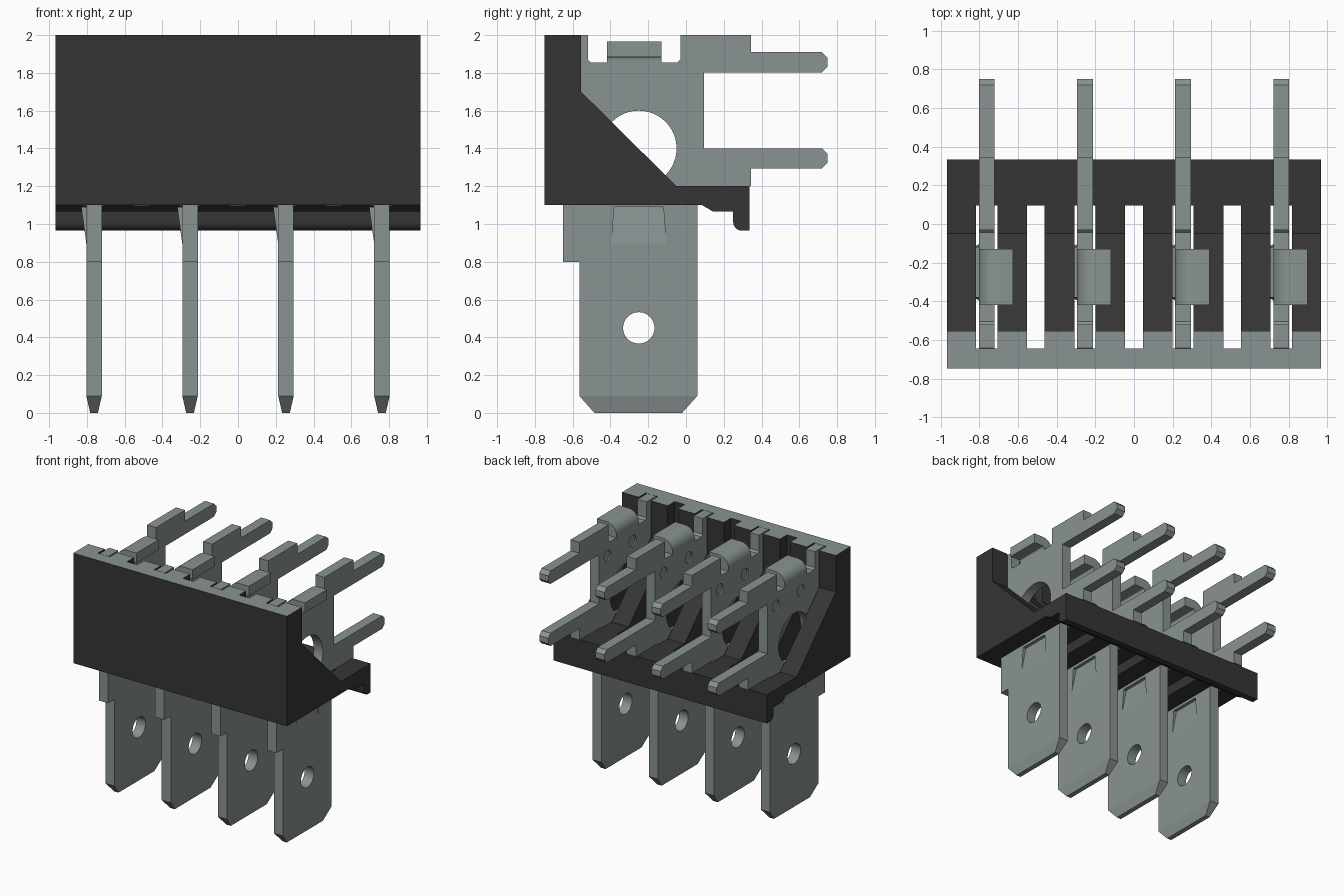
import bpy, bmesh, math

if "Cube" in bpy.data.objects:
    bpy.data.objects.remove(bpy.data.objects["Cube"], do_unlink=True)


def material(name, rgb):
    m = bpy.data.materials.new(name)
    m.use_nodes = True
    m.diffuse_color = (*rgb, 1)
    m.node_tree.nodes["Principled BSDF"].inputs["Base Color"].default_value = (*rgb, 1)
    return m


METAL = material("grey_metal", (0.25, 0.295, 0.285))
PLASTIC = material("black_plastic", (0.036, 0.036, 0.036))


def prism(name, pts, lo, hi, axis="x", mat=None):
    """Extrude a profile, given as (y, z) along x or as (x, z) along y."""
    bm = bmesh.new()
    rings = []
    for d in (lo, hi):
        rings.append([bm.verts.new((d, a, b) if axis == "x" else (a, d, b)) for a, b in pts])
        bm.faces.new(rings[-1])
    n = len(pts)
    for i in range(n):
        j = (i + 1) % n
        bm.faces.new((rings[0][i], rings[0][j], rings[1][j], rings[1][i]))
    bmesh.ops.recalc_face_normals(bm, faces=bm.faces)
    me = bpy.data.meshes.new(name)
    bm.to_mesh(me)
    bm.free()
    if mat:
        me.materials.append(mat)
    ob = bpy.data.objects.new(name, me)
    bpy.context.collection.objects.link(ob)
    return ob


def arc(cx, cy, r, a0, a1, n):
    return [(cx + r * math.cos(math.radians(a0 + (a1 - a0) * i / n)),
             cy + r * math.sin(math.radians(a0 + (a1 - a0) * i / n))) for i in range(n + 1)]


def select(ob):
    bpy.ops.object.select_all(action="DESELECT")
    ob.select_set(True)
    bpy.context.view_layer.objects.active = ob


def cut(ob, cutter):
    cutter.hide_render = True
    mod = ob.modifiers.new("cut", "BOOLEAN")
    mod.operation, mod.solver, mod.object = "DIFFERENCE", "EXACT", cutter
    select(ob)
    bpy.ops.object.modifier_apply(modifier=mod.name)
    bpy.data.objects.remove(cutter, do_unlink=True)


def smooth(ob):
    select(ob)
    bpy.ops.object.shade_smooth_by_angle(angle=math.radians(30))


PITCH = 0.508
HALF = 0.041  # half the sheet thickness
CENTRES = [(i - 1.5) * PITCH for i in range(4)]

# Housing: front wall, sloped ribs, floor and hooked rear lip
housing = prism("housing", [
    (-0.748, 1.1), (-0.748, 2), (-0.555, 2), (-0.555, 1.7), (-0.05, 1.2), (0.335, 1.2),
    (0.335, 0.965), *arc(0.295, 1.01, 0.045, 270, 180, 8),
    (0.25, 1.065), (0.145, 1.065), (0.085, 1.1)], -0.967, 0.967, mat=PLASTIC)
housing.data.materials.append(METAL)

# Slots for the terminals, and wider gaps between them
slots = [(x, 0.055) for x in CENTRES] + [(x * PITCH, 0.046) for x in (-1, 0, 1)]
for x, w in slots:
    cut(housing, prism("slot_cutter", [(-0.645, 0.8), (0.096, 0.8), (0.096, 2.2), (-0.645, 2.2)],
                       x - w, x + w))
for p in housing.data.polygons:
    p.material_index = 1 if p.normal.z > 0.9 and p.center.z > 1.99 else 0
smooth(housing)


# Terminal plate: blade below, two solder prongs behind
def prong(z0, z1):
    return [(0.72, z1), (0.75, z1 - 0.03), (0.75, z0 + 0.03), (0.72, z0)]


plate = prism("terminal", [
    (-0.485, 0), (-0.02, 0), (0.06, 0.09), (0.06, 1.2), (0.345, 1.2), (0.345, 1.295),
    *reversed(prong(1.295, 1.4)), (0.095, 1.4), (0.095, 1.803),
    *reversed(prong(1.803, 1.91)), (0.345, 1.91), (0.345, 2),
    (-0.03, 2), (-0.03, 1.87), (-0.045, 1.855), (-0.505, 1.855), (-0.52, 1.87), (-0.52, 2),
    (-0.643, 2), (-0.65, 1.1), (-0.65, 0.8), (-0.565, 0.8), (-0.565, 0.09)],
    -HALF, HALF, mat=METAL)

# Thin the blade tip
bm = bmesh.new()
bm.from_mesh(plate.data)
bmesh.ops.bisect_plane(bm, geom=bm.verts[:] + bm.edges[:] + bm.faces[:],
                       plane_co=(0, 0, 0.09), plane_no=(0, 0, 1))
for v in bm.verts:
    if v.co.z < 0.01:
        v.co.x *= 0.5
bm.to_mesh(plate.data)
bm.free()

# Large window, blade hole, and two shallow dimples on one side
for y, z, r, hi in [(-0.25, 1.4, 0.2, 0.1), (-0.25, 0.45, 0.083, 0.1),
                    (-0.34, 1.75, 0.045, -0.03), (-0.015, 1.75, 0.045, -0.03)]:
    cut(plate, prism("hole_cutter", arc(y, z, r, 0, 352.5, 47), -0.1, hi))

# Retaining barb, sheared out of the plate and bent sideways
barb_shape = [(-0.395, 0.895), (-0.105, 0.895), (-0.12, 1.09), (-0.38, 1.09)]
cut(plate, prism("barb_cutter", barb_shape, -0.1, 0.1))
barb = prism("retaining_barb", barb_shape, -HALF, HALF, mat=METAL)
for v in barb.data.vertices:
    if v.co.z > 1:
        v.co.x -= 0.027

# Folded tab on the top edge
tab = prism("folded_tab", [
    (-HALF, 1.85), *arc(0.049, 1.875, 0.09, 180, 90, 10), (0.136, 1.965), (0.136, 1.885),
    *arc(0.051, 1.875, 0.01, 90, 180, 4), (HALF, 1.85)], -0.418, -0.13, axis="y", mat=METAL)

# Repeat the terminal parts along the row
for part in (plate, barb, tab):
    smooth(part)
    base = part.name
    for i, x in enumerate(CENTRES):
        ob = part if i == 0 else part.copy()
        if i:
            bpy.context.collection.objects.link(ob)
        ob.name = f"{base}_{i + 1}"
        ob.location.x = x
